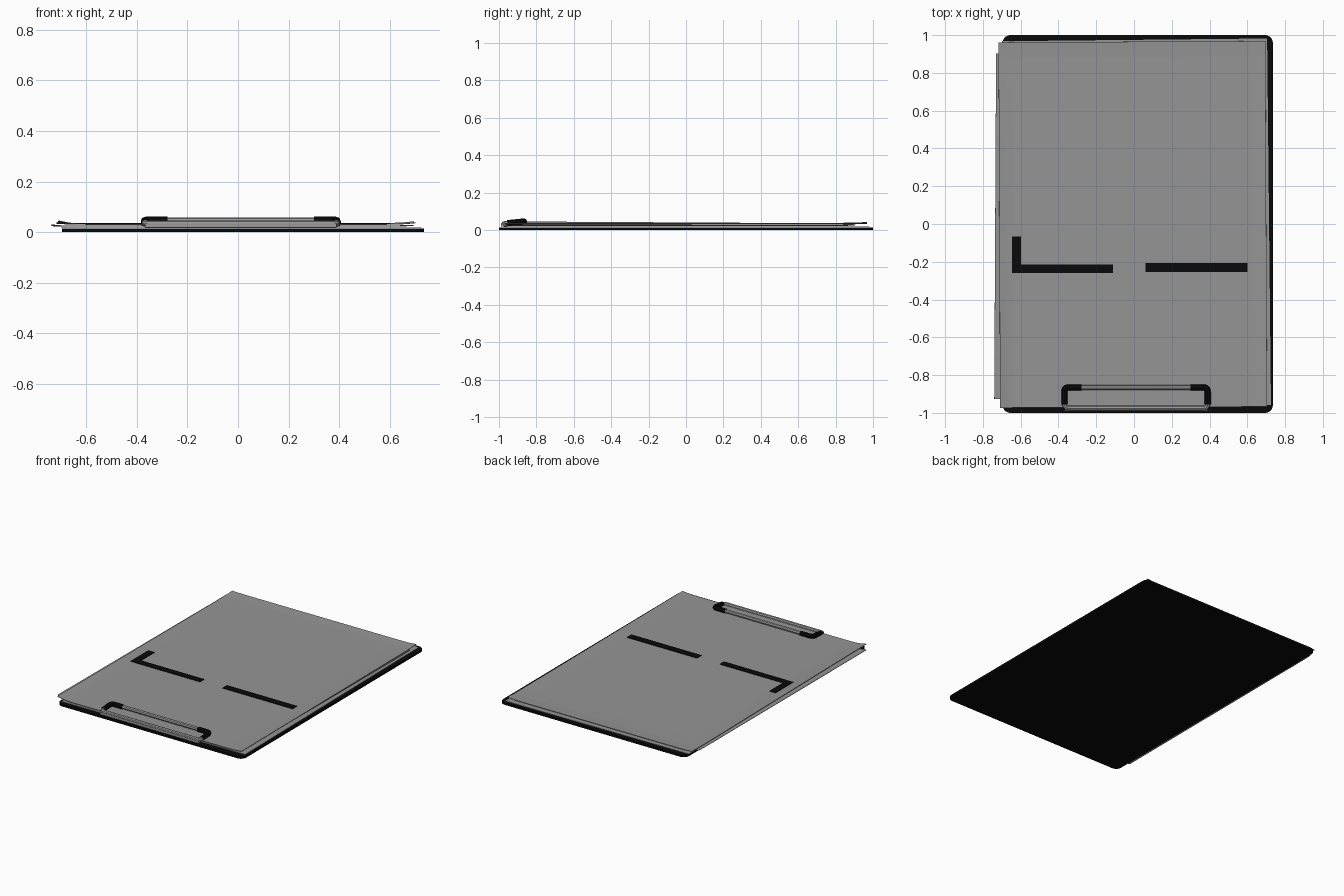
import bpy, bmesh, math
from mathutils import Vector, Matrix

if "Cube" in bpy.data.objects:
    bpy.data.objects.remove(bpy.data.objects["Cube"])


def material(name, v):
    m = bpy.data.materials.new(name)
    m.diffuse_color = (v, v, v * 1.02, 1)
    m.use_nodes = True
    m.node_tree.nodes["Principled BSDF"].inputs["Base Color"].default_value = m.diffuse_color
    return m


BLACK = material("black", 0.003)
PAPER = material("paper grey", 0.30)
METAL = material("clip grey", 0.32)


def finish(name, bm, mat):
    me = bpy.data.meshes.new(name)
    bmesh.ops.recalc_face_normals(bm, faces=bm.faces)
    bm.to_mesh(me)
    bm.free()
    me.materials.append(mat)
    ob = bpy.data.objects.new(name, me)
    bpy.context.collection.objects.link(ob)
    return ob


def box(name, x0, x1, y0, y1, z0, z1, mat, radius=0):
    bm = bmesh.new()
    bmesh.ops.create_cube(bm, size=1)
    for v in bm.verts:
        v.co = Vector(((x0 + x1) / 2 + v.co.x * (x1 - x0),
                       (y0 + y1) / 2 + v.co.y * (y1 - y0),
                       (z0 + z1) / 2 + v.co.z * (z1 - z0)))
    if radius:
        upright = [e for e in bm.edges if abs(e.verts[0].co.z - e.verts[1].co.z) > 1e-5]
        bmesh.ops.bevel(bm, geom=upright, offset=radius, segments=6, profile=0.5, affect='EDGES')
    return finish(name, bm, mat)


# Thin sheet, turned slightly, with lifted edges
def sheet(name, x0, x1, y0, y1, z, turn, curl):
    bm = bmesh.new()
    bmesh.ops.create_grid(bm, x_segments=36, y_segments=24, size=0.5)
    rot = Matrix.Rotation(math.radians(turn), 3, 'Z')
    mid = Vector(((x0 + x1) / 2, (y0 + y1) / 2, z))
    for v in bm.verts:
        p = Vector((v.co.x * (x1 - x0), v.co.y * (y1 - y0), 0))
        left = max(0, (p.x + (x1 - x0) / 2 - 0.11) / -0.11)
        right = max(0, (p.x - (x1 - x0) / 2 + 0.11) / 0.11)
        back = max(0, (p.y - (y1 - y0) / 2 + 0.15) / 0.15)
        p.z = curl * (left ** 2 * (0.6 - 0.4 * v.co.y * 2) + 0.45 * right ** 2 + 0.3 * back ** 2)
        v.co = rot @ p + mid
    ob = finish(name, bm, PAPER)
    mod = ob.modifiers.new("thickness", 'SOLIDIFY')
    mod.thickness = 0.003
    mod.offset = 0
    for f in ob.data.polygons:
        f.use_smooth = False
    return ob


# Round tube along a path, joined corners made with arcs
def tube(name, pts, radius, mat, closed=False, bend=0.022):
    n = len(pts)
    path = []
    for i, p in enumerate(pts):
        p = Vector(p)
        if not closed and i in (0, n - 1):
            path.append(p)
            continue
        a = p + (Vector(pts[i - 1]) - p).normalized() * bend
        b = p + (Vector(pts[(i + 1) % n]) - p).normalized() * bend
        for k in range(6):
            t = k / 5
            path.append(a * (1 - t) ** 2 + p * 2 * t * (1 - t) + b * t ** 2)
    cu = bpy.data.curves.new(name, 'CURVE')
    cu.dimensions = '3D'
    cu.bevel_depth = radius
    cu.bevel_resolution = 2
    cu.use_fill_caps = True
    sp = cu.splines.new('POLY')
    sp.points.add(len(path) - 1)
    for q, co in zip(sp.points, path):
        q.co = (*co, 1)
    sp.use_cyclic_u = closed
    cu.materials.append(mat)
    ob = bpy.data.objects.new(name, cu)
    bpy.context.collection.objects.link(ob)
    bpy.ops.object.select_all(action='DESELECT')
    ob.select_set(True)
    bpy.context.view_layer.objects.active = ob
    bpy.ops.object.convert(target='MESH')
    bpy.ops.object.shade_smooth_by_angle(angle=math.radians(40))
    return ob


# Backing board
box("board", -0.695, 0.735, -1, 1, 0, 0.015, BLACK, 0.04)

# Paper stack
sheet("bottom_sheet", -0.69, 0.715, -0.965, 0.975, 0.0175, 0.6, 0.0)
sheet("middle_sheet", -0.735, 0.69, -0.93, 0.90, 0.0235, -0.3, 0.006)
sheet("top_sheet", -0.713, 0.70, -0.97, 0.965, 0.031, 0.25, 0.014)

# Dark strips on the paper
box("strip_left", -0.645, -0.11, -0.26, -0.215, 0.030, 0.0365, BLACK)
box("strip_left_end", -0.645, -0.597, -0.215, -0.065, 0.030, 0.0365, BLACK)
box("strip_right", 0.06, 0.60, -0.255, -0.207, 0.030, 0.0365, BLACK)

# Clip: hinge plate, wire loop and dark corner grips
XL, XR, YF, YB, ZF, ZB = -0.368, 0.39, -0.974, -0.866, 0.034, 0.046
box("clip_plate", XL, XR, -0.99, -0.955, 0.018, 0.034, METAL)
tube("clip_wire", [(XL, YF, ZF), (XR, YF, ZF), (XR, YB, ZB), (XL, YB, ZB)], 0.013, METAL, True)
for name, x, s in (("left_grip", XL, 1), ("right_grip", XR, -1)):
    tube(name, [(x, -0.955, 0.037), (x, YB, ZB), (x + s * 0.09, YB, ZB)], 0.0165, BLACK)
